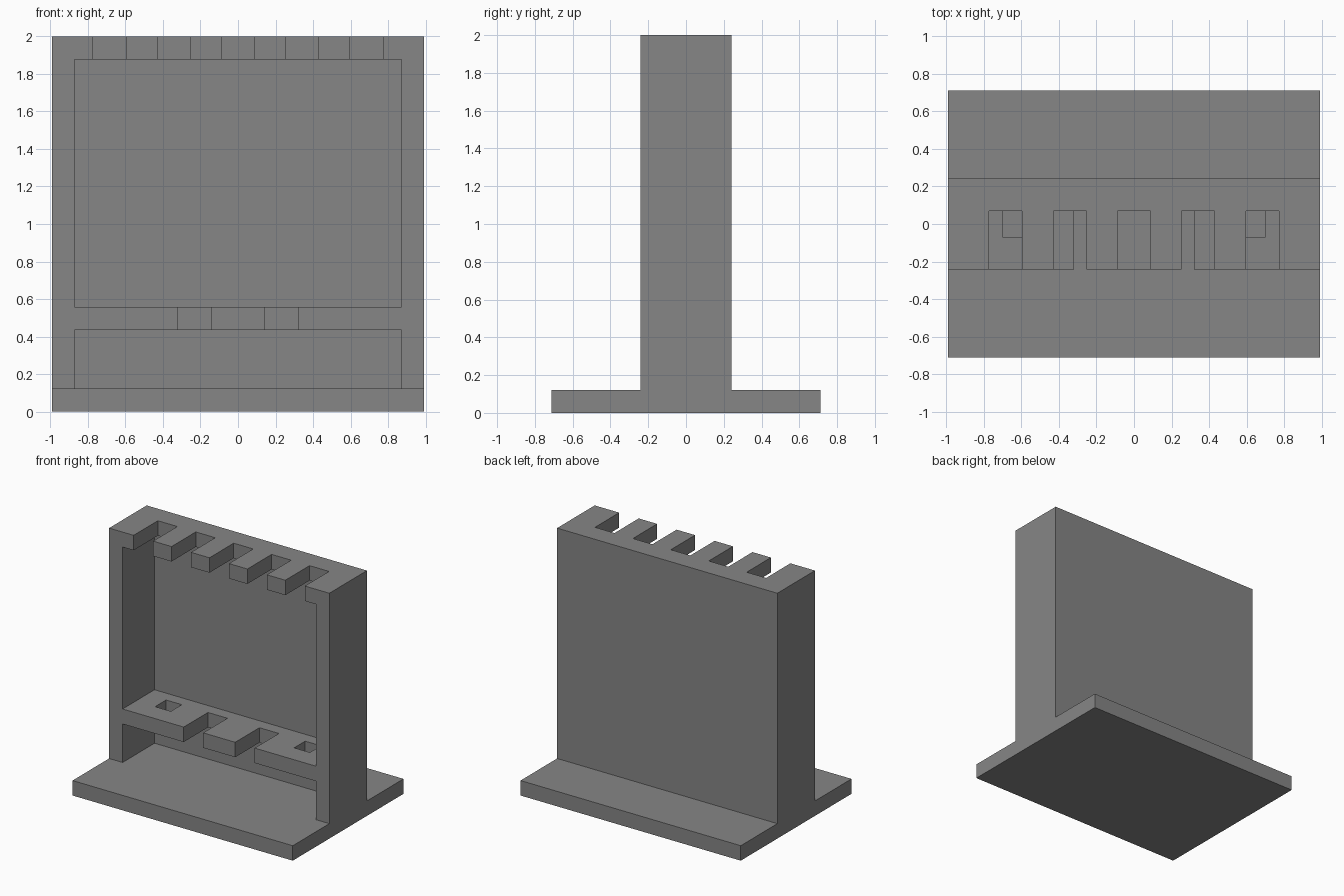
import bpy
import bmesh
import math

default = bpy.data.objects.get("Cube")
if default:
    bpy.data.objects.remove(default, do_unlink=True)

# Main dimensions
HALF_W = 0.993        # half width of the rack
HALF_D = 0.242        # half depth of the upright
FOOT = 0.713          # half depth of the foot plate
T = 0.122             # wall thickness
PANEL_Y = 0.169       # front face of the back panel
SHELF = (0.436, 0.558)
FRONT = -0.5          # cutters reach out past the front

grey = bpy.data.materials.new("plain_grey")
grey.use_nodes = True
colour = (0.24, 0.24, 0.24, 1)
grey.diffuse_color = colour
grey.node_tree.nodes["Principled BSDF"].inputs["Base Color"].default_value = colour


def link(name, bm):
    bmesh.ops.recalc_face_normals(bm, faces=bm.faces)
    mesh = bpy.data.meshes.new(name)
    bm.to_mesh(mesh)
    bm.free()
    obj = bpy.data.objects.new(name, mesh)
    bpy.context.collection.objects.link(obj)
    return obj


def extrude_x(name, profile, half):
    """Extrude a (y, z) outline across the width."""
    bm = bmesh.new()
    face = bm.faces.new([bm.verts.new((-half, y, z)) for y, z in profile])
    ext = bmesh.ops.extrude_face_region(bm, geom=[face])
    moved = [v for v in ext["geom"] if isinstance(v, bmesh.types.BMVert)]
    bmesh.ops.translate(bm, verts=moved, vec=(2 * half, 0, 0))
    return link(name, bm)


def cut_box(target, x, y, z):
    """Subtract a box given by its ranges along each axis."""
    bm = bmesh.new()
    bmesh.ops.create_cube(bm, size=1)
    for v in bm.verts:
        v.co = [r[0] if c < 0 else r[1] for c, r in zip(v.co, (x, y, z))]
    cutter = link("cutter", bm)
    cutter.hide_render = True
    mod = target.modifiers.new("cut", "BOOLEAN")
    mod.operation = "DIFFERENCE"
    mod.solver = "EXACT"
    mod.object = cutter
    bpy.context.view_layer.objects.active = target
    bpy.ops.object.modifier_apply(modifier=mod.name)
    bpy.data.objects.remove(cutter, do_unlink=True)


# Foot plate and upright as one inverted T
rack = extrude_x("tool_rack", [
    (-FOOT, 0), (FOOT, 0), (FOOT, T), (HALF_D, T), (HALF_D, 2),
    (-HALF_D, 2), (-HALF_D, T), (-FOOT, T)], HALF_W)
rack.data.materials.append(grey)

# Open bays below and above the shelf
inner = HALF_W - T
for bay in ((T, SHELF[0]), (SHELF[1], 2 - T)):
    cut_box(rack, (-inner, inner), (FRONT, PANEL_Y), bay)

# Five slots in the top bar
for i in range(-2, 3):
    x = i * 0.342
    cut_box(rack, (x - 0.088, x + 0.088), (FRONT, 0.07), (1.8, 2.1))

# Two slots and two square holes in the shelf
shelf_z = (SHELF[0] - 0.05, SHELF[1] + 0.05)
for side in (-1, 1):
    x = side * 0.232
    cut_box(rack, (x - 0.088, x + 0.088), (FRONT, 0.07), shelf_z)
    x = side * 0.627
    cut_box(rack, (x - 0.071, x + 0.071), (-0.071, 0.071), shelf_z)

# Merge coplanar faces left by the cuts
bm = bmesh.new()
bm.from_mesh(rack.data)
bmesh.ops.remove_doubles(bm, verts=bm.verts, dist=0.0001)
bmesh.ops.dissolve_limit(bm, angle_limit=math.radians(1),
                         verts=bm.verts, edges=bm.edges)
bm.to_mesh(rack.data)
bm.free()
